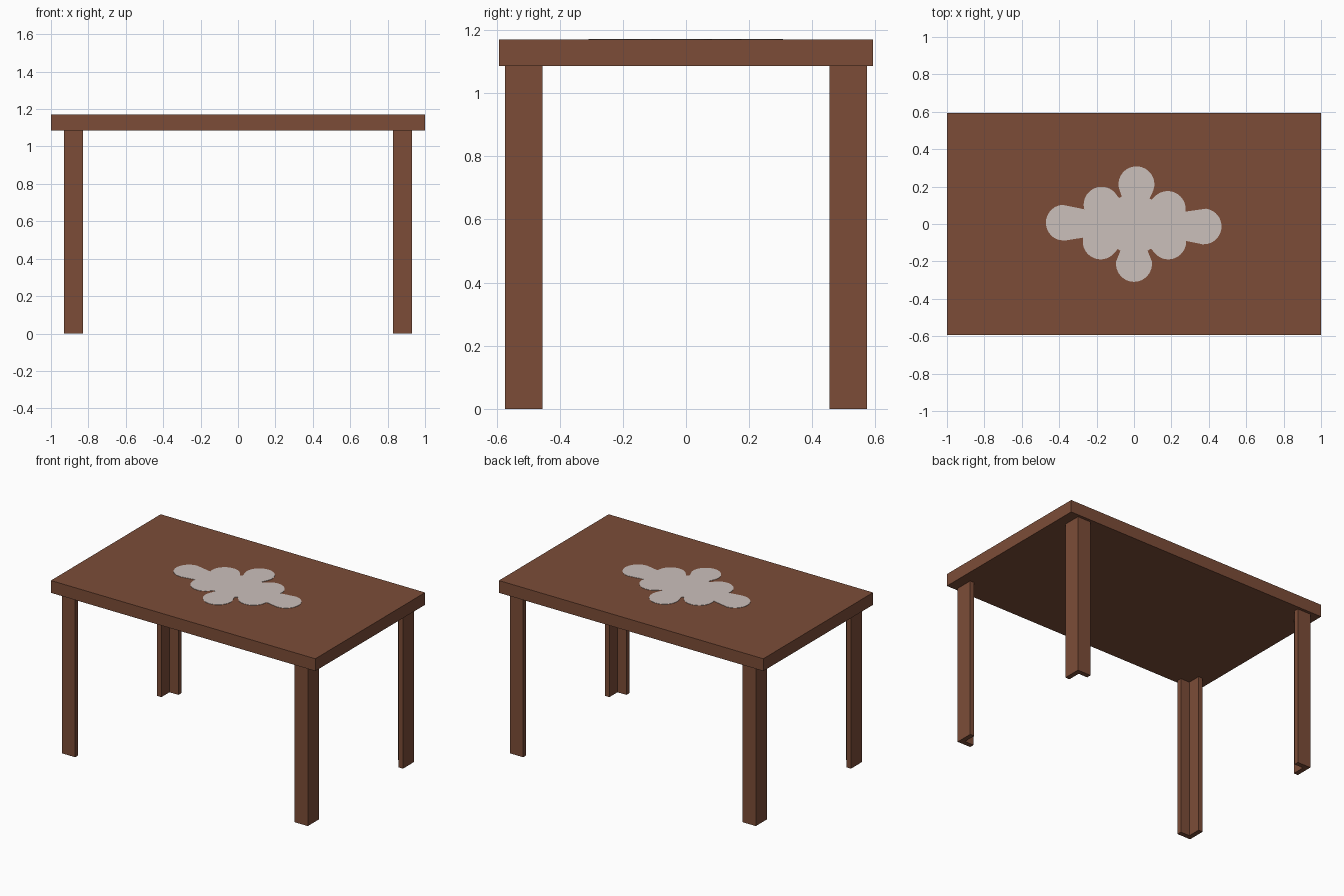
import bpy, bmesh, math

if "Cube" in bpy.data.objects:
    bpy.data.objects.remove(bpy.data.objects["Cube"])

def material(name, rgb):
    m = bpy.data.materials.new(name)
    m.diffuse_color = (*rgb, 1)
    m.use_nodes = True
    m.node_tree.nodes["Principled BSDF"].inputs["Base Color"].default_value = m.diffuse_color
    return m

wood = material("brown wood", (0.20, 0.073, 0.039))
cloth = material("pale grey cloth", (0.60, 0.53, 0.50))

def prism(name, outline, z0, z1, mat):
    """Extrude a flat outline from z0 up to z1."""
    bm = bmesh.new()
    face = bm.faces.new([bm.verts.new((x, y, z0)) for x, y in outline])
    ext = bmesh.ops.extrude_face_region(bm, geom=[face], use_keep_orig=True)
    for v in ext["geom"]:
        if isinstance(v, bmesh.types.BMVert):
            v.co.z = z1
    bmesh.ops.recalc_face_normals(bm, faces=bm.faces)
    me = bpy.data.meshes.new(name)
    bm.to_mesh(me)
    bm.free()
    me.materials.append(mat)
    ob = bpy.data.objects.new(name, me)
    bpy.context.collection.objects.link(ob)
    return ob

# table top
TOP = 1.17
prism("table_top", [(-1, -0.593), (1, -0.593), (1, 0.593), (-1, 0.593)], 1.086, TOP, wood)

# four angle-section legs, outer corner pointing outwards
X0, X1, Y0, Y1, T = 0.83, 0.93, 0.454, 0.574, 0.032
section = [(X1, Y1), (X0, Y1), (X0, Y1 - T), (X1 - T, Y1 - T), (X1 - T, Y0), (X1, Y0)]
for sx, side in ((-1, "left"), (1, "right")):
    for sy, end in ((-1, "front"), (1, "back")):
        prism(f"{end}_{side}_leg", [(x * sx, y * sy) for x, y in section], 0, 1.086, wood)

# lace mat: outer outline of a cluster of round motifs, traced by angle
R = 0.096
motifs = [(-0.375, 0.007), (0.372, -0.013), (0.013, 0.212), (0, -0.213),
          (-0.173, 0.103), (-0.178, -0.093), (0.18, 0.08), (0.183, -0.093), (0, 0)]

def reach(a):
    best = 0.16
    for cx, cy in motifs:
        along = cx * math.cos(a) + cy * math.sin(a)
        off = cx * math.sin(a) - cy * math.cos(a)
        if abs(off) < R:
            best = max(best, along + math.sqrt(R * R - off * off))
    return best

N = 240
angles = [2 * math.pi * i / N for i in range(N)]
prism("lace_mat", [(reach(a) * math.cos(a), reach(a) * math.sin(a)) for a in angles],
      TOP, TOP + 0.002, cloth)
